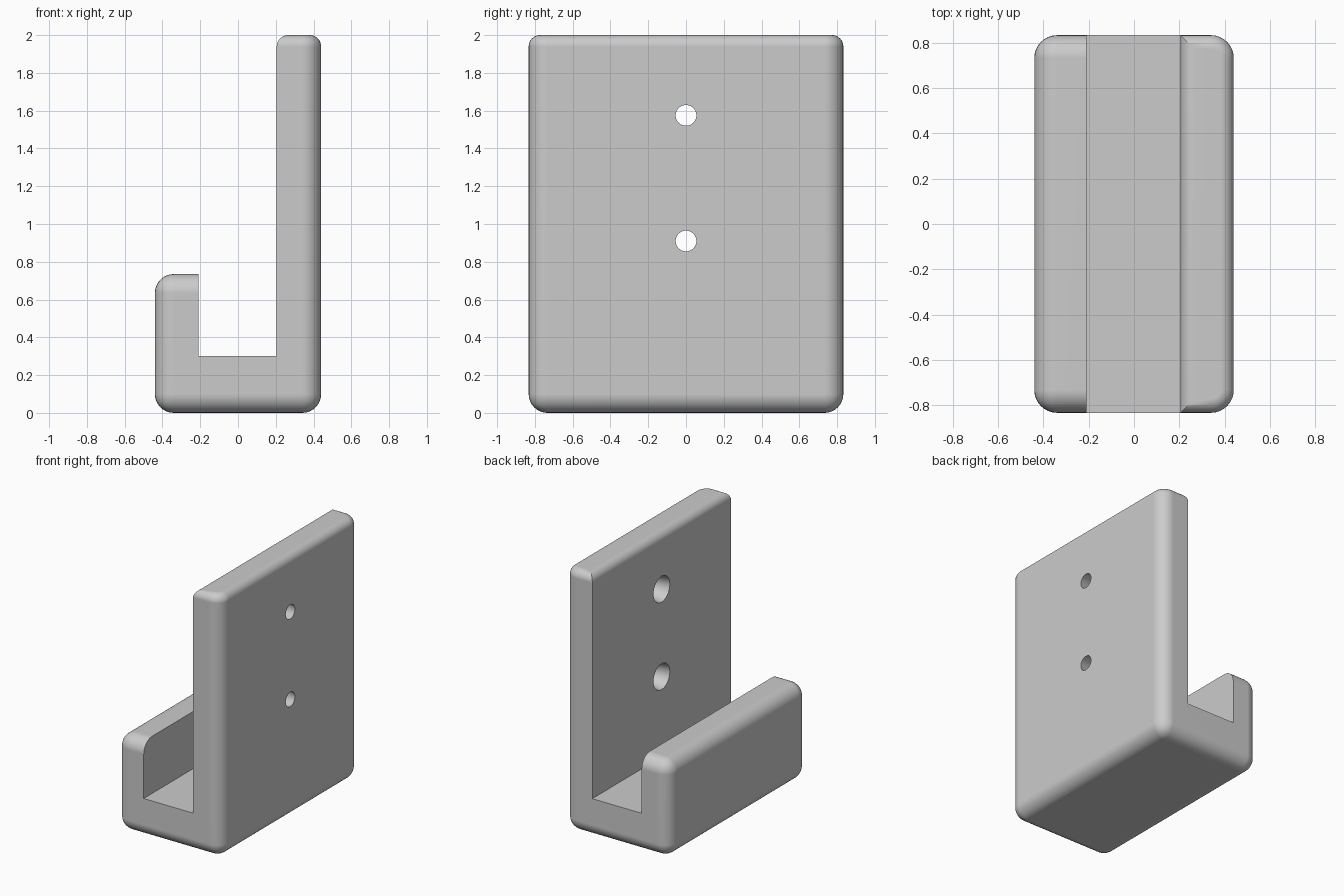
import bpy
import bmesh
import math
from mathutils import Matrix

old = bpy.data.objects.get("Cube")
if old:
    bpy.data.objects.remove(old, do_unlink=True)

# Single grey material
GREY = (0.6, 0.6, 0.6, 1)
grey = bpy.data.materials.new("light_grey")
grey.use_nodes = True
grey.diffuse_color = GREY
grey.node_tree.nodes["Principled BSDF"].inputs["Base Color"].default_value = GREY

HX, HY = 0.44, 0.833          # half width and half depth
FLOOR, LIP, TOP = 0.30, 0.735, 2.0
SLOT_L, SLOT_R = -0.21, 0.205


def near(a, b):
    return abs(a - b) < 1e-4


def make_object(name, bm):
    mesh = bpy.data.meshes.new(name)
    bm.normal_update()
    bm.to_mesh(mesh)
    bm.free()
    obj = bpy.data.objects.new(name, mesh)
    bpy.context.collection.objects.link(obj)
    mesh.materials.append(grey)
    return obj


def round_edges(bm, edges, radius):
    bmesh.ops.bevel(bm, geom=edges, offset=radius, offset_type='OFFSET',
                    segments=8, profile=0.5, affect='EDGES', clamp_overlap=False)


# Hook body: J-shaped profile extruded along its depth
profile = [(-HX, 0), (HX, 0), (HX, TOP), (SLOT_R, TOP), (SLOT_R, FLOOR),
           (SLOT_L, FLOOR), (SLOT_L, LIP), (-HX, LIP)]
bm = bmesh.new()
face = bm.faces.new([bm.verts.new((x, -HY, z)) for x, z in profile])
ext = bmesh.ops.extrude_face_region(bm, geom=[face])
bmesh.ops.translate(bm, vec=(0, 2 * HY, 0),
                    verts=[v for v in ext["geom"] if isinstance(v, bmesh.types.BMVert)])
bmesh.ops.recalc_face_normals(bm, faces=bm.faces[:])


# Large rounding: base rim, outer uprights, and the lip top except its inner edge
def is_outer(edge):
    a, b = (v.co for v in edge.verts)
    base = near(a.z, 0) and near(b.z, 0)
    upright = near(abs(a.x), HX) and near(a.x, b.x) and near(a.y, b.y)
    lip = (near(a.z, LIP) and near(b.z, LIP)
           and not (near(a.x, SLOT_L) and near(b.x, SLOT_L)))
    return base or upright or lip


round_edges(bm, [e for e in bm.edges if is_outer(e)], 0.10)

# Smaller rounding all round the top of the back plate
round_edges(bm, [e for e in bm.edges if all(near(v.co.z, TOP) for v in e.verts)], 0.06)
hook = make_object("wall_hook", bm)

# Tapered screw holes, wider on the slot side
bm = bmesh.new()
start, end = SLOT_R - 0.01, HX + 0.01
for z in (0.91, 1.575):
    place = Matrix.Translation(((start + end) / 2, 0, z)) @ Matrix.Rotation(math.pi / 2, 4, 'Y')
    bmesh.ops.create_cone(bm, cap_ends=True, segments=40, radius1=0.10,
                          radius2=0.053, depth=end - start, matrix=place)
cutter = make_object("screw_hole_cutter", bm)
cutter.hide_render = True

bpy.ops.object.select_all(action='DESELECT')
bpy.context.view_layer.objects.active = hook
hook.select_set(True)
cut = hook.modifiers.new("screw_holes", 'BOOLEAN')
cut.operation = 'DIFFERENCE'
cut.solver = 'EXACT'
cut.object = cutter
bpy.ops.object.modifier_apply(modifier=cut.name)
bpy.data.objects.remove(cutter, do_unlink=True)

# Smooth fillets with flat large faces
bpy.ops.object.shade_smooth_by_angle(angle=math.radians(30))
normals = hook.modifiers.new("flat_faces", 'WEIGHTED_NORMAL')
normals.keep_sharp = True
